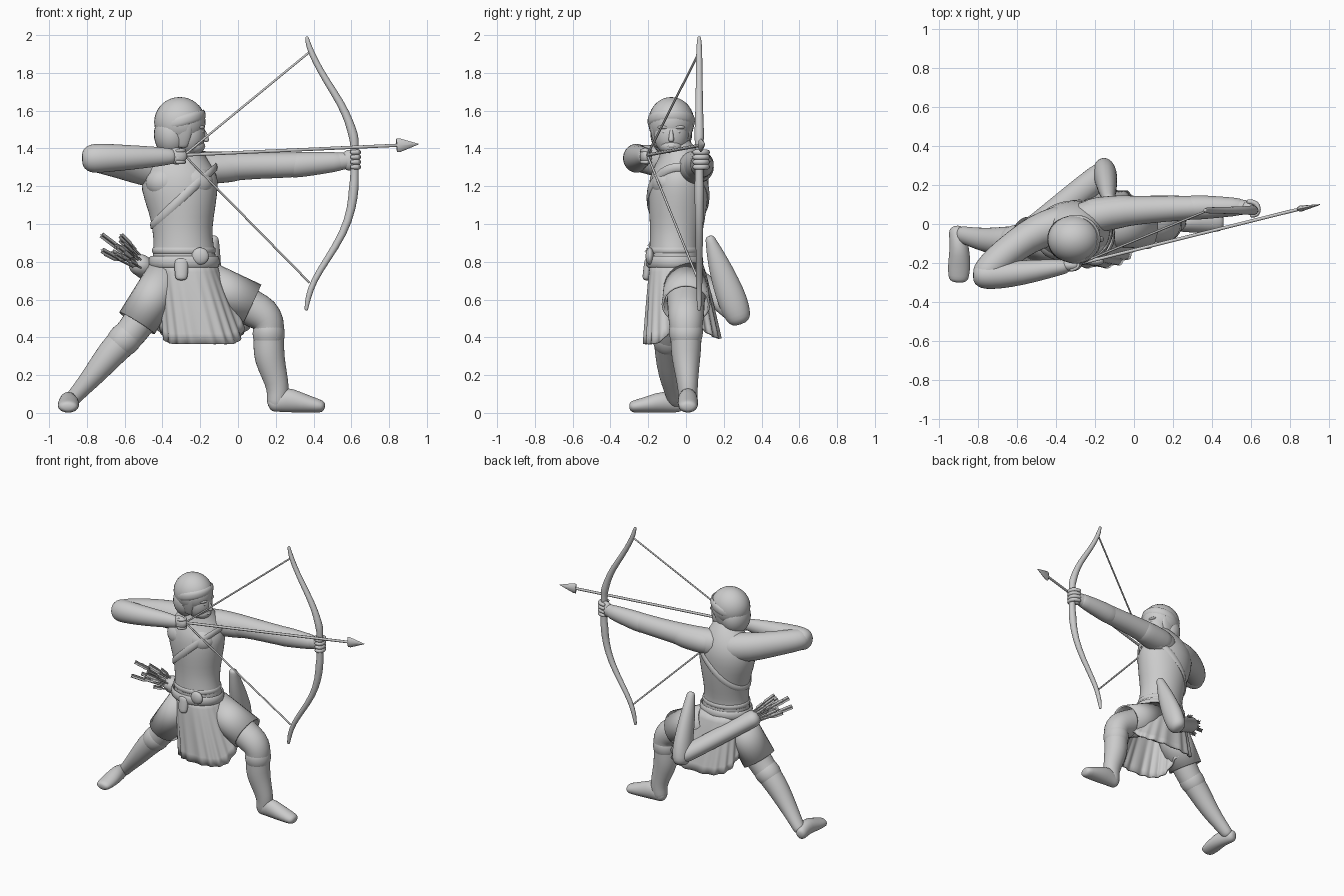
import bpy, bmesh, math, random
from mathutils import Vector as V

random.seed(4)
X, Y, Z = V((1, 0, 0)), V((0, 1, 0)), V((0, 0, 1))


def make(name, bm, sub=0, angle=60):
    bmesh.ops.recalc_face_normals(bm, faces=bm.faces)
    me = bpy.data.meshes.new(name)
    bm.to_mesh(me)
    bm.free()
    ob = bpy.data.objects.new(name, me)
    bpy.context.collection.objects.link(ob)
    if sub:
        ob.modifiers.new("smooth", 'SUBSURF').levels = sub
        ob.modifiers["smooth"].render_levels = sub
    bpy.ops.object.select_all(action='DESELECT')
    ob.select_set(True)
    bpy.context.view_layer.objects.active = ob
    bpy.ops.object.shade_smooth_by_angle(angle=math.radians(angle))
    return ob


def tube(name, pts, side=Y, n=16, sub=1, dome=True, closed=False, cap=True):
    """Loft of ellipses; pts = (x, y, z, radius along side, other radius)."""
    P = [(V(p[:3]), p[3], p[-1]) for p in pts]
    if dome:  # rounded ends
        ends = []
        for a, b in ((P[0], P[1]), (P[-1], P[-2])):
            d = (a[0] - b[0]).normalized() * min(a[1], a[2])
            ends.append([(a[0] + d * k, a[1] * s, a[2] * s) for k, s in ((.5, .85), (.85, .45))])
        P = ends[0][::-1] + P + ends[1]
    bm = bmesh.new()
    rings, m = [], len(P)
    for i, (c, ra, rb) in enumerate(P):
        a = P[(i - 1) % m] if closed else P[max(i - 1, 0)]
        b = P[(i + 1) % m] if closed else P[min(i + 1, m - 1)]
        t = (b[0] - a[0]).normalized()
        u = (side - t * side.dot(t)).normalized()
        v = t.cross(u)
        rings.append([bm.verts.new(c + u * ra * math.cos(k * math.tau / n) + v * rb * math.sin(k * math.tau / n))
                      for k in range(n)])
    for i in range(m if closed else m - 1):
        r, s = rings[i], rings[(i + 1) % m]
        for k in range(n):
            bm.faces.new((r[k], r[(k + 1) % n], s[(k + 1) % n], s[k]))
    if cap and not closed:
        bm.faces.new(rings[0])
        bm.faces.new(rings[-1])
    return make(name, bm, sub)


def ball(name, loc, size, rot=0):
    bm = bmesh.new()
    bmesh.ops.create_uvsphere(bm, u_segments=28, v_segments=18, radius=1)
    ob = make(name, bm)
    ob.location, ob.scale, ob.rotation_euler = loc, size, (0, rot, 0)
    return ob


def rod(name, a, b, r, n=8):
    return tube(name, [(*a, r), (*b, r)], V((.1, .9, .4)), n, 0, False)


# torso and neck
TORSO = [(-.28, -.05, .70, .15, .13), (-.285, -.06, .80, .178, .142), (-.287, -.06, .88, .157, .133),
         (-.295, -.05, .97, .158, .14), (-.295, -.045, 1.08, .178, .155), (-.31, -.04, 1.19, .208, .162),
         (-.31, -.03, 1.28, .205, .155), (-.29, -.035, 1.36, .14, .112), (-.275, -.06, 1.43, .07, .07)]
tube("torso", TORSO, X, 24)


def section(z):
    for a, b in zip(TORSO, TORSO[1:]):
        if a[2] <= z <= b[2]:
            f = (z - a[2]) / (b[2] - a[2])
            return [p + (q - p) * f for p, q in zip(a, b)]
    return TORSO[-1]


def band(name, height, half, thick, n=48):
    pts = []
    for k in range(n):
        a, z = k * math.tau / n, height(-.29)
        for _ in range(30):
            c = section(z)
            x = c[0] + c[3] * math.cos(a)
            z += .5 * (height(x) - z)
        pts.append((x, c[1] + c[4] * math.sin(a), z, half, thick))
    tube(name, pts, Z, 8, 0, False, True)


band("chest_strap", lambda x: 1.28 + (x + .14) * .9, .022, .008)
band("waist_belt", lambda x: .80, .03, .01)
band("upper_belt", lambda x: .86, .016, .006)
ball("belt_buckle", (-.2, -.192, .83), (.045, .022, .045))
tube("belt_pouch", [(-.3, -.2, .8, .04, .022), (-.3, -.21, .72, .035, .022)], X, 12)
for x in (-.38, -.24):
    ball("chest_muscle", (x, -.1, 1.22), (.11, .085, .09))

# pleated skirt, wider behind the thighs
bm = bmesh.new()
N, M, rows = 132, 8, []
for j in range(M + 1):
    f = j / M
    row = []
    for k in range(N):
        a = k * math.tau / N
        c, s = math.cos(a), math.sin(a)
        wide = math.copysign(abs(c) ** .75, c)
        back = max(s, 0) ** .5
        hem = .365 + .12 * abs(c) ** 10 + back * (.03 + .09 * abs(c) ** 3)
        pleat = 1 + .03 * f * math.cos(22 * a)
        row.append(bm.verts.new((-.28 + .09 * f + (.16 + (.068 + .07 * back) * f) * pleat * wide,
                                 -.05 + .03 * f + (.137 + .068 * f ** .8) * pleat * s,
                                 .80 + (hem - .80) * f)))
    rows.append(row)
for r, s in zip(rows, rows[1:]):
    for k in range(N):
        bm.faces.new((r[k], r[(k + 1) % N], s[(k + 1) % N], s[k]))
make("pleated_skirt", bm).modifiers.new("cloth", 'SOLIDIFY').thickness = .01

# cloth flaps over the thighs
for nm, a, b, r in (("front", (-.19, -.0, .70), (.075, .0, .575), .115), ("back", (-.37, -.06, .74), (-.535, -.085, .475), .11)):
    ob = tube(nm + "_thigh_flap", [(*a, r, r), (*b, r * 1.12, r)], Y, 24, 0, False, cap=False)
    ob.modifiers.new("cloth", 'SOLIDIFY').thickness = .012

# front leg, boot and foot
tube("front_leg", [(-.2, -.01, .70, .1, .1), (-.05, 0, .625, .105, .1), (.07, 0, .557, .1, .098), (.135, 0, .52, .098, .1),
                   (.165, 0, .475, .092, .088), (.163, 0, .42, .084, .08), (.163, 0, .36, .083, .084), (.165, 0, .29, .078, .083),
                   (.193, .005, .2, .062, .069), (.215, .01, .12, .053, .06), (.205, .01, .06, .05, .055)])
tube("front_foot", [(.195, .01, .052, .045, .05), (.25, .01, .075, .052, .073), (.33, .01, .054, .057, .054), (.43, .01, .036, .052, .036)])
tube("front_boot_cuff", [(.162, 0, .44, .093, .086), (.163, 0, .405, .09, .088)], Y, 20)

# back leg, boot and foot
tube("back_leg", [(-.36, -.06, .72, .11, .1), (-.45, -.075, .59, .1, .095), (-.53, -.085, .47, .09, .088), (-.59, -.09, .395, .082, .084),
                  (-.665, -.09, .325, .078, .08), (-.755, -.085, .21, .065, .062), (-.84, -.065, .115, .05, .045), (-.88, -.055, .07, .045, .042)])
tube("back_foot", [(-.91, -.045, .048, .042, .048), (-.895, -.12, .062, .05, .06), (-.897, -.2, .044, .06, .044),
                   (-.9, -.272, .034, .055, .034)], X)
tube("back_boot_cuff", [(-.585, -.09, .405, .088, .088), (-.615, -.09, .375, .087, .088)], Y, 20)

# bow arm with sleeve, bracer and gripping hand
tube("bow_arm", [(-.24, .03, 1.29, .095, .1), (-.12, .06, 1.302, .085, .085), (.03, .072, 1.308, .075, .075), (.15, .078, 1.31, .069, .07),
                 (.27, .083, 1.312, .064, .069), (.4, .086, 1.32, .057, .062), (.52, .088, 1.33, .045, .05), (.58, .085, 1.335, .037, .044)])
tube("bow_arm_sleeve", [(-.2, .045, 1.295, .096, .09), (-.05, .067, 1.3, .084, .082), (-.015, .07, 1.302, .079, .078)])
tube("bracer", [(.29, .084, 1.312, .065, .07), (.36, .086, 1.317, .063, .067), (.53, .088, 1.33, .048, .053)])
ball("bow_palm", (.59, .085, 1.338), (.045, .036, .055))
for i in range(4):
    z = 1.38 - i * .026
    tube("bow_finger", [(.59, .115, z, .014), (.63, .11, z, .016), (.642, .075, z, .016), (.632, .045, z, .015), (.605, .045, z, .013)], Z, 8)

# drawing arm
tube("upper_draw_arm", [(-.38, 0, 1.285, .105, .1), (-.5, -.04, 1.3, .1, .092), (-.6, -.105, 1.322, .09, .083), (-.7, -.185, 1.34, .08, .08),
                        (-.755, -.245, 1.348, .075, .076)], Z)
tube("draw_forearm", [(-.765, -.262, 1.347, .08, .074), (-.7, -.263, 1.35, .077, .073), (-.57, -.25, 1.352, .067, .065),
                      (-.44, -.23, 1.356, .055, .05), (-.36, -.22, 1.358, .044, .038)], Z)
ball("draw_palm", (-.325, -.212, 1.36), (.055, .032, .045))
for i in range(4):
    z = 1.388 - i * .02
    tube("draw_finger", [(-.32, -.234, z, .012), (-.288, -.226, z, .012), (-.28, -.2, z, .012), (-.3, -.188, z, .011)], Z, 8)

# head, face and cap
HY = -.078
ball("cap", (-.308, HY, 1.54), (.136, .122, .132))
ball("cap_nape", (-.35, HY, 1.475), (.095, .11, .12))
ball("face", (-.26, HY, 1.475), (.086, .092, .115))
ball("jaw", (-.235, HY, 1.412), (.06, .062, .045))
tube("nose", [(-.182, HY, 1.495, .009), (-.17, HY, 1.465, .013), (-.168, HY, 1.447, .016)], Y, 10)
ball("mouth", (-.184, HY, 1.412), (.011, .026, .009))
for s in (-1, 1):
    ball("eye", (-.193, HY + s * .034, 1.487), (.012, .016, .009))
    ball("brow", (-.2, HY + s * .036, 1.512), (.024, .036, .012))
    tube("cap_side", [(-.29, HY + s * .1, 1.53, .018, .055), (-.295, HY + s * .09, 1.47, .018, .05), (-.30, HY + s * .072, 1.42, .018, .04)], Y, 12)
tube("cap_brim", [(-.30 + .116 * math.cos(k * math.tau / 32), HY + .113 * math.sin(k * math.tau / 32),
                   1.545 + .03 * math.cos(k * math.tau / 32), .03, .013) for k in range(32)], Z, 10, 0, False, True)

# recurve bow, string and arrow
BY = .07
tube("bow", [(x, BY, z, r) for x, z, r in (
    (.365, 1.985, .01), (.375, 1.94, .016), (.405, 1.87, .017), (.46, 1.77, .018), (.545, 1.64, .021), (.59, 1.54, .023), (.613, 1.46, .028),
    (.617, 1.43, .022), (.617, 1.32, .023), (.617, 1.23, .023), (.613, 1.2, .028), (.605, 1.09, .024), (.56, .95, .021),
    (.47, .81, .018), (.40, .70, .017), (.37, .61, .016), (.362, .55, .01))], Y, 12)
nock = (-.285, -.205, 1.365)
for z in (1.91, .69):
    rod("bow_string", (.378, BY, z), nock, .006)
rod("arrow_shaft", nock, (.87, .082, 1.418), .009)
tube("arrow_head", [(.84, .076, 1.416, .01, .035), (.855, .079, 1.417, .016, .037), (.955, .1, 1.423, .002, .002)], Y, 8, 0, False)

# quiver with spare arrows, and bow case on the back
q0, q1 = V((-.165, .255, .535)), V((-.52, -.03, .785))
d = (q1 - q0).normalized()
tube("quiver", [(*q0, .058, .068), (*q0.lerp(q1, .4), .058, .07), (*q0.lerp(q1, .95), .057, .066), (*q1, .06, .07)], Z, 18)
for i in range(18):
    o = V([random.uniform(-.042, .042) for _ in range(3)])
    a, e = q1 + o * .8, q1 + d * random.uniform(.12, .24) + o * 1.5
    rod("spare_arrow", a, e, .005, 6)
    for w in ((.018, .003), (.003, .018)):
        tube("fletching", [(*e.lerp(a, .5), .003, .003), (*e.lerp(a, .35), *w), (*e, *w)], Y, 6, 0, False)
tube("bow_case", [(-.13, .13, .915, .028, .03), (-.135, .165, .81, .055, .045), (-.14, .21, .69, .073, .055),
                  (-.147, .25, .585, .081, .062), (-.155, .275, .515, .07, .058)], Y, 18)
